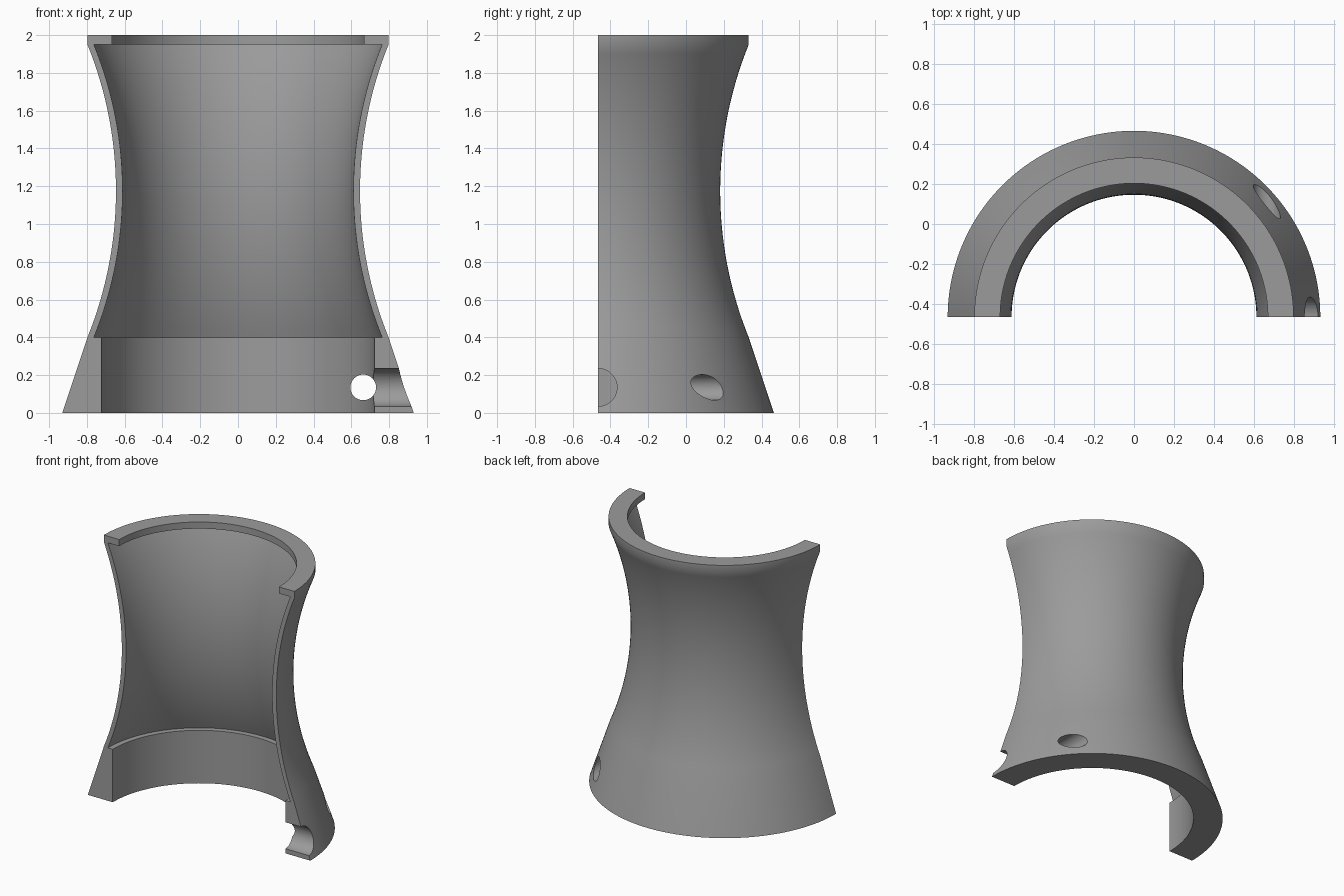
import bpy, bmesh, math
from mathutils import Matrix

if "Cube" in bpy.data.objects:
    bpy.data.objects.remove(bpy.data.objects["Cube"])

AXIS_Y = -0.465      # revolve axis lies in the cut plane
STEPS = 96           # segments around the half turn
ARC = 32             # segments along each waisted curve

gray = bpy.data.materials.new("mid gray")
gray.diffuse_color = (0.33, 0.33, 0.33, 1)
gray.use_nodes = True
gray.node_tree.nodes["Principled BSDF"].inputs["Base Color"].default_value = gray.diffuse_color


def waist_curve(r_end, r_mid, z0, z1):
    """Circular arc from z0 to z1, narrowing from r_end to r_mid."""
    half, sag = (z1 - z0) / 2, r_end - r_mid
    radius = (half ** 2 + sag ** 2) / (2 * sag)
    pts = []
    for i in range(ARC + 1):
        d = -half + 2 * half * i / ARC
        pts.append((r_mid + radius - math.sqrt(radius ** 2 - d ** 2), (z0 + z1) / 2 + d))
    return pts


def make_object(name, bm):
    bmesh.ops.recalc_face_normals(bm, faces=bm.faces)
    mesh = bpy.data.meshes.new(name)
    bm.to_mesh(mesh)
    bm.free()
    mesh.materials.append(gray)
    ob = bpy.data.objects.new(name, mesh)
    bpy.context.collection.objects.link(ob)
    return ob


def cutter(name, radius, length, axis, location):
    bm = bmesh.new()
    bmesh.ops.create_cone(bm, cap_ends=True, segments=48, radius1=radius,
                          radius2=radius, depth=length)
    turn = Matrix.Rotation(math.pi / 2, 4, 'Y' if axis == 'X' else 'X')
    bmesh.ops.transform(bm, matrix=Matrix.Translation(location) @ turn, verts=bm.verts)
    ob = make_object(name, bm)
    ob.hide_render = True
    return ob


# half shell: flared foot, waisted wall, inner ledge and top lip
outer = [(0.93, 0.0)] + waist_curve(0.797, 0.646, 0.4, 1.95) + [(0.797, 2.0)]
inner = ([(0.668, 2.0), (0.668, 1.95)]
         + waist_curve(0.763, 0.611, 0.4, 1.95)[::-1]
         + [(0.722, 0.4), (0.722, 0.0)])
profile = outer + inner

bm = bmesh.new()
rings = []
for s in range(STEPS + 1):
    a = math.pi * s / STEPS
    rings.append([bm.verts.new((r * math.cos(a), AXIS_Y + r * math.sin(a), z))
                  for r, z in profile])
n = len(profile)
for a, b in zip(rings, rings[1:]):
    for i in range(n):
        j = (i + 1) % n
        bm.faces.new((a[i], a[j], b[j], b[i]))
bm.faces.new(rings[0])
bm.faces.new(rings[-1][::-1])
shell = make_object("half_shell", bm)

# side notch in the cut face, and a straight hole through the foot
holes = [cutter("side_notch_cutter", 0.1, 0.8, 'X', (0.95, AXIS_Y, 0.135)),
         cutter("foot_hole_cutter", 0.068, 2.0, 'Y', (0.663, 0.0, 0.135))]
bpy.context.view_layer.objects.active = shell
shell.select_set(True)
for h in holes:
    mod = shell.modifiers.new(h.name, 'BOOLEAN')
    mod.operation = 'DIFFERENCE'
    mod.solver = 'EXACT'
    mod.object = h
    bpy.ops.object.modifier_apply(modifier=mod.name)
for h in holes:
    bpy.data.objects.remove(h)

bpy.ops.object.shade_smooth_by_angle(angle=math.radians(30))
